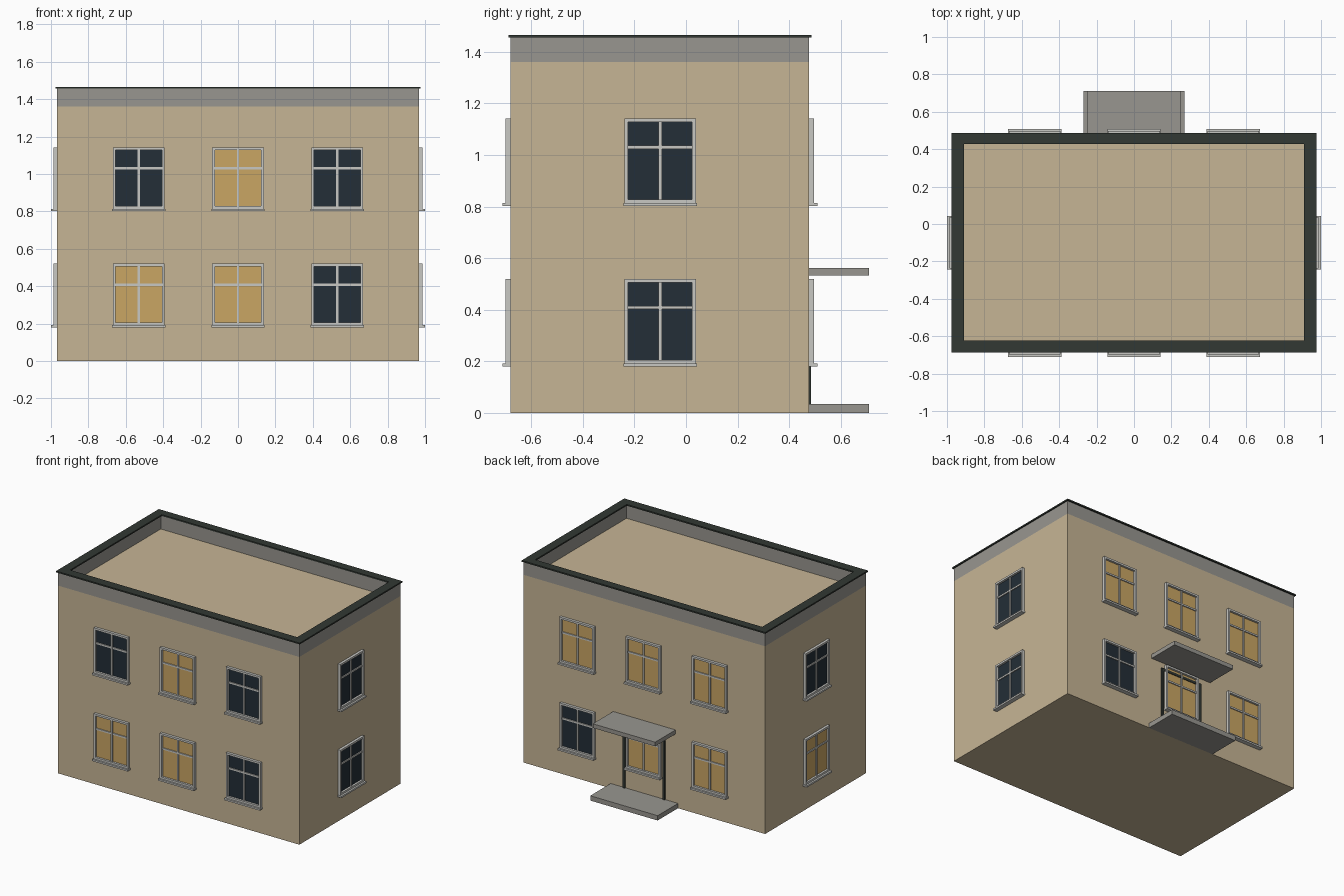
import bpy, bmesh, math
from mathutils import Matrix, Vector

if "Cube" in bpy.data.objects:
    bpy.data.objects.remove(bpy.data.objects["Cube"])


def srgb(r, g, b):
    f = lambda c: c / 12.92 if c <= 0.04045 else ((c + 0.055) / 1.055) ** 2.4
    return [f(v / 255) for v in (r, g, b)] + [1.0]


def material(name, *rgb):
    m = bpy.data.materials.new(name)
    m.diffuse_color = srgb(*rgb)
    m.use_nodes = True
    m.node_tree.nodes["Principled BSDF"].inputs["Base Color"].default_value = m.diffuse_color
    return m


WALL = material("tan_render", 198, 181, 149)
STONE = material("grey_concrete", 152, 150, 144)
METAL = material("dark_metal", 50, 56, 51)
FRAME = material("pale_frame", 200, 200, 196)
DARK = material("dark_glass", 35, 46, 55)
LIT = material("lit_glass", 202, 166, 100)


def boxes(name, mat, parts, matrix=Matrix()):
    """One object made of boxes given as (x0, x1, y0, y1, z0, z1)."""
    bm = bmesh.new()
    for x0, x1, y0, y1, z0, z1 in parts:
        m = Matrix.Translation(((x0 + x1) / 2, (y0 + y1) / 2, (z0 + z1) / 2))
        m = m @ Matrix.Diagonal((x1 - x0, y1 - y0, z1 - z0, 1))
        bmesh.ops.create_cube(bm, size=1, matrix=m)
    me = bpy.data.meshes.new(name)
    bm.to_mesh(me)
    bm.free()
    me.materials.append(mat)
    ob = bpy.data.objects.new(name, me)
    ob.matrix_world = matrix
    bpy.context.collection.objects.link(ob)
    return ob


def ring(name, mat, outer, inner, z0, z1):
    """Closed rectangular ring between two (x0, x1, y0, y1) outlines."""
    bm = bmesh.new()
    loops = []
    for (x0, x1, y0, y1), z in ((outer, z0), (outer, z1), (inner, z1), (inner, z0)):
        loops.append([bm.verts.new((x, y, z)) for x, y in
                      ((x0, y0), (x1, y0), (x1, y1), (x0, y1))])
    for i in range(4):
        a, b = loops[i], loops[(i + 1) % 4]
        for k in range(4):
            n = (k + 1) % 4
            bm.faces.new((a[k], a[n], b[n], b[k]))
    bmesh.ops.recalc_face_normals(bm, faces=bm.faces)
    me = bpy.data.meshes.new(name)
    bm.to_mesh(me)
    bm.free()
    me.materials.append(mat)
    bpy.context.collection.objects.link(bpy.data.objects.new(name, me))


X, Y0, Y1, H = 0.968, -0.68, 0.477, 1.36

# Main block, parapet and its coping
boxes("walls", WALL, [(-X, X, Y0, Y1, 0, H)])
ring("parapet", STONE, (-X, X, Y0, Y1), (-X + 0.05, X - 0.05, Y0 + 0.05, Y1 - 0.05), H, 1.456)
ring("parapet_coping", METAL, (-X - 0.008, X + 0.008, Y0 - 0.008, Y1 + 0.01),
     (-X + 0.058, X - 0.058, Y0 + 0.058, Y1 - 0.05), 1.456, 1.466)


def window(name, pos, angle, z, lit):
    """Window whose local -y axis points out of the wall."""
    m = Matrix.Translation(Vector((pos[0], pos[1], z))) @ Matrix.Rotation(angle, 4, 'Z')
    w, i, h = 0.138, 0.124, 0.34
    boxes(name + "_glass", LIT if lit else DARK, [(-i - .004, i + .004, -0.004, 0.002, 0.015, h - 0.01)], m)
    boxes(name + "_frame", FRAME, [
        (-w, -i, -0.019, 0.002, 0.012, h), (i, w, -0.019, 0.002, 0.012, h),
        (-i, i, -0.019, 0.002, h - 0.014, h), (-i, i, -0.019, 0.002, 0.012, 0.026),
        (-0.006, 0.006, -0.012, 0, 0.026, h - 0.014),       # mullion
        (-i, -0.006, -0.011, 0, 0.222, 0.234),              # transom halves
        (0.006, i, -0.011, 0, 0.222, 0.234)], m)
    boxes(name + "_sill", FRAME, [(-0.143, 0.143, -0.032, 0.002, 0, 0.012)], m)


# Windows: wall, turn, positions, lit pattern for lower and upper floors
cols = (-0.53, 0, 0.53)
walls = [
    ("front", 0, [(x, Y0) for x in cols], ((1, 1, 0), (0, 1, 0))),
    ("back", math.pi, [(x, Y1) for x in cols], ((1, 1, 0), (1, 1, 1))),
    ("right", math.pi / 2, [(X, -0.1)], ((0,), (0,))),
    ("left", -math.pi / 2, [(-X, -0.1)], ((1,), (0,))),
]
for side, angle, spots, pattern in walls:
    for floor, z in enumerate((0.18, 0.802)):
        for k, p in enumerate(spots):
            window(f"{side}_window_{floor}_{k}", p, angle, z, pattern[floor][k])

# Rear entrance: step, canopy and thin door surround
boxes("entrance_step", STONE, [(-0.27, 0.27, Y1 - 0.002, 0.71, 0, 0.035)])
boxes("entrance_canopy", STONE, [(-0.25, 0.25, Y1 - 0.002, 0.71, 0.532, 0.562)])
boxes("door_surround", METAL, [
    (-0.168, -0.15, Y1 - 0.002, Y1 + 0.008, 0.035, 0.49),
    (0.15, 0.168, Y1 - 0.002, Y1 + 0.008, 0.035, 0.49),
    (-0.15, 0.15, Y1 - 0.002, Y1 + 0.008, 0.472, 0.49)])
